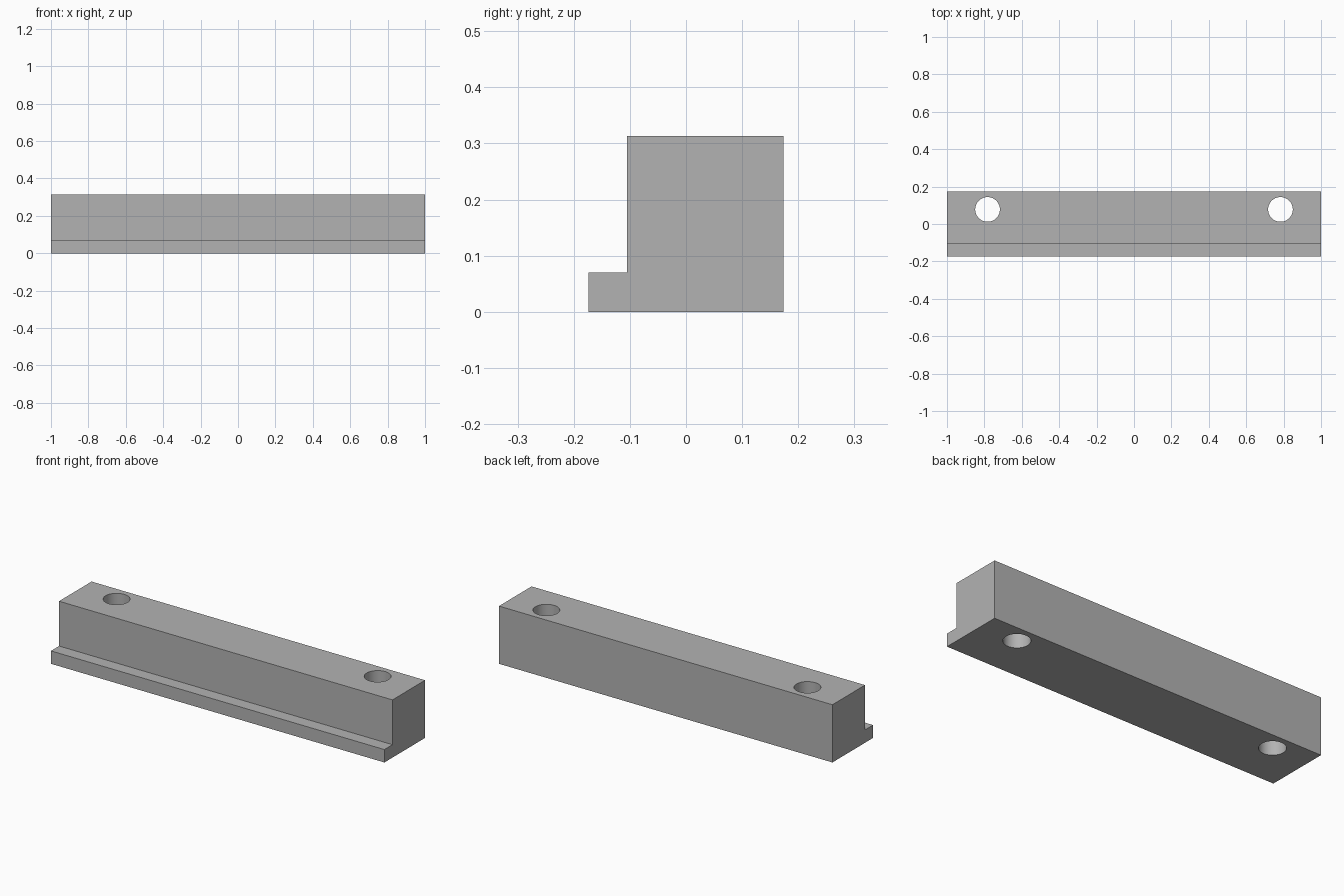
import bpy
import bmesh

cube = bpy.data.objects.get("Cube")
if cube:
    bpy.data.objects.remove(cube, do_unlink=True)

grey = bpy.data.materials.new("plain grey")
grey.use_nodes = True
colour = (0.45, 0.45, 0.45, 1)
grey.diffuse_color = colour
grey.node_tree.nodes["Principled BSDF"].inputs["Base Color"].default_value = colour

HALF_LENGTH = 1.0
HOLE_X, HOLE_Y, HOLE_RADIUS = 0.783, 0.078, 0.066

# L-shaped profile (y, z) extruded along the length
profile = [(-0.174, 0), (0.174, 0), (0.174, 0.313),
           (-0.105, 0.313), (-0.105, 0.07), (-0.174, 0.07)]
bm = bmesh.new()
end = bm.faces.new([bm.verts.new((-HALF_LENGTH, y, z)) for y, z in profile])
swept = bmesh.ops.extrude_face_region(bm, geom=[end])["geom"]
bmesh.ops.translate(bm, vec=(2 * HALF_LENGTH, 0, 0),
                    verts=[v for v in swept if isinstance(v, bmesh.types.BMVert)])
bmesh.ops.recalc_face_normals(bm, faces=bm.faces)
mesh = bpy.data.meshes.new("stepped_bar")
bm.to_mesh(mesh)
bm.free()
mesh.materials.append(grey)
bar = bpy.data.objects.new("stepped_bar", mesh)
bpy.context.collection.objects.link(bar)

# Vertical through holes near both ends
for side, name in ((-1, "right"), (1, "left")):
    bpy.ops.mesh.primitive_cylinder_add(
        vertices=64, radius=HOLE_RADIUS, depth=1,
        location=(side * HOLE_X, HOLE_Y, 0.15))
    cutter = bpy.context.object
    cutter.name = name + "_hole_cutter"
    cutter.data.materials.append(grey)
    cutter.hide_render = True
    cutter.hide_set(True)
    cut = bar.modifiers.new(name + "_hole", "BOOLEAN")
    cut.operation = "DIFFERENCE"
    cut.solver = "EXACT"
    cut.object = cutter

# Bake the holes, drop the cutters, and smooth only the hole walls
bpy.ops.object.select_all(action="DESELECT")
bpy.context.view_layer.objects.active = bar
bar.select_set(True)
for cut in list(bar.modifiers):
    cutter = cut.object
    bpy.ops.object.modifier_apply(modifier=cut.name)
    bpy.data.objects.remove(cutter, do_unlink=True)
bpy.ops.object.shade_smooth_by_angle(angle=0.5)
